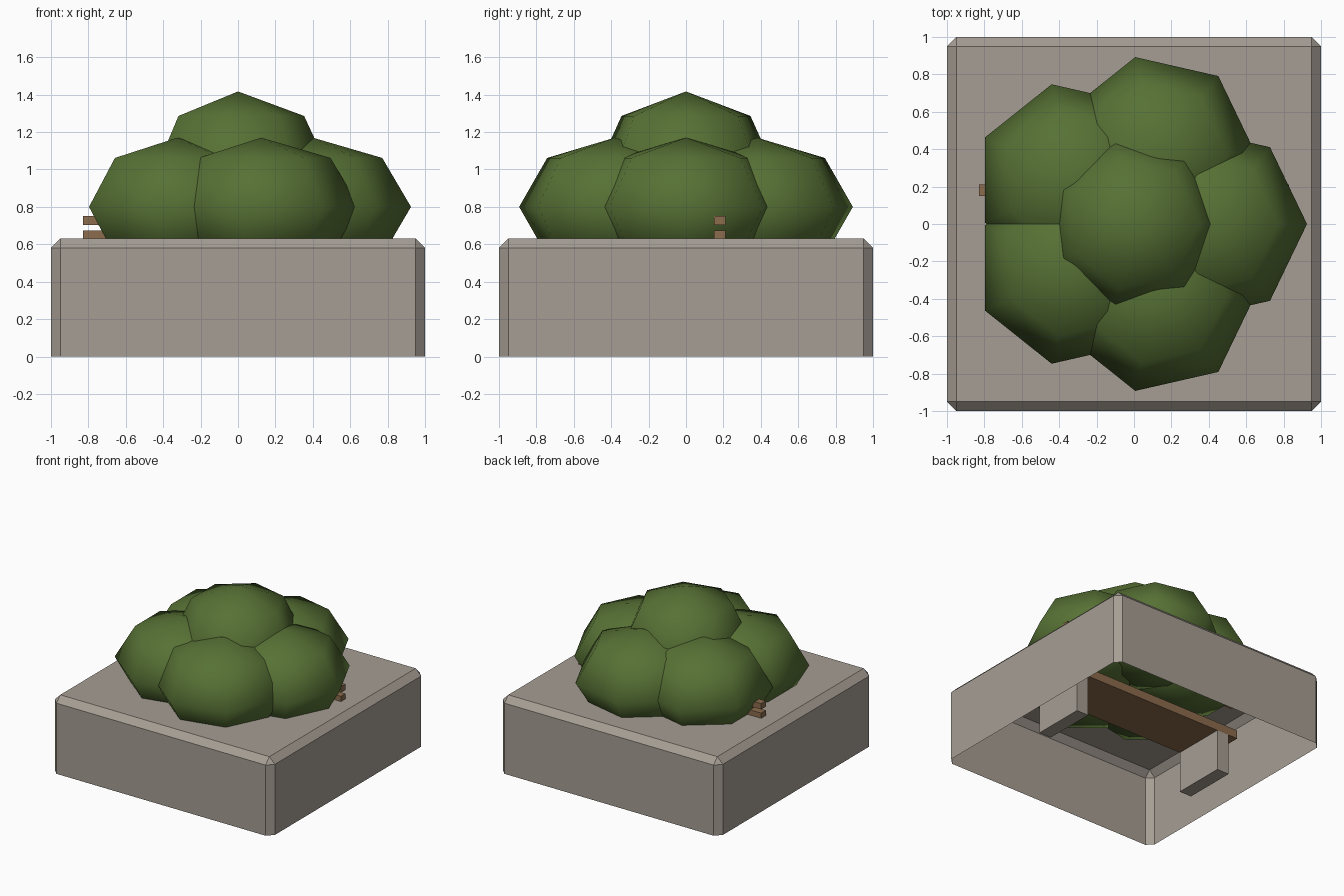
import bpy, bmesh, math
from mathutils import Matrix

if "Cube" in bpy.data.objects:
    bpy.data.objects.remove(bpy.data.objects["Cube"])


def material(name, rgb):
    m = bpy.data.materials.new(name)
    m.diffuse_color = (*rgb, 1)
    m.use_nodes = True
    m.node_tree.nodes["Principled BSDF"].inputs["Base Color"].default_value = m.diffuse_color
    return m


STONE = material("stone", (0.38, 0.34, 0.295))
WOOD = material("wood", (0.26, 0.15, 0.075))
LEAF = material("leaf", (0.095, 0.165, 0.035))


def finish(name, bm, mat, smooth=False):
    me = bpy.data.meshes.new(name)
    for f in bm.faces:
        f.smooth = smooth
    bm.to_mesh(me)
    bm.free()
    me.materials.append(mat)
    ob = bpy.data.objects.new(name, me)
    bpy.context.collection.objects.link(ob)
    return ob


def box_bm(lo, hi):
    bm = bmesh.new()
    bmesh.ops.create_cube(bm, size=1)
    for v in bm.verts:
        v.co = [lo[i] + (v.co[i] + 0.5) * (hi[i] - lo[i]) for i in range(3)]
    return bm


def box(name, lo, hi, mat):
    return finish(name, box_bm(lo, hi), mat)


# planter shell: chamfered block, open underneath
bm = box_bm((-1, -1, 0), (1, 1, 0.63))
bottom = [f for f in bm.faces if f.calc_center_median().z < 0.001]
bmesh.ops.delete(bm, geom=bottom, context='FACES_ONLY')
edges = [e for e in bm.edges if max(v.co.z for v in e.verts) > 0.1]
bmesh.ops.bevel(bm, geom=edges, offset=0.05, segments=1, affect='EDGES')
finish("planter", bm, STONE)

# bench inside the planter: legs, seat, back slats
for side, s in (("right", 1), ("left", -1)):
    box(f"bench_leg_{side}", (s * 0.69 - 0.055, -0.22, 0), (s * 0.69 + 0.055, 0.22, 0.34), STONE)
box("bench_seat", (-0.83, -0.22, 0.34), (0.83, 0.22, 0.41), WOOD)
for i, z in enumerate((0.625, 0.703)):
    box(f"bench_back_slat_{i}", (-0.83, 0.15, z), (0.83, 0.21, z + 0.048), WOOD)


# bush clumps: seven-sided squashed spheres, one corner facing +x
def clump(name, x, y, z, r, rz):
    bm = bmesh.new()
    bmesh.ops.create_uvsphere(bm, u_segments=7, v_segments=4, radius=1)
    ring = next(v for v in bm.verts if abs(v.co.z) < 0.01)
    turn = Matrix.Rotation(-math.atan2(ring.co.y, ring.co.x), 4, 'Z')
    bm.transform(Matrix.Translation((x, y, z)) @ Matrix.Diagonal((r, r, rz, 1)) @ turn)
    finish(name, bm, LEAF, smooth=True)


for i in range(5):
    a = math.tau * i / 5
    clump(f"bush_side_{i}", 0.4 * math.cos(a), 0.4 * math.sin(a), 0.8, 0.525, 0.37)
clump("bush_top", 0, 0, 0.97, 0.5, 0.447)
